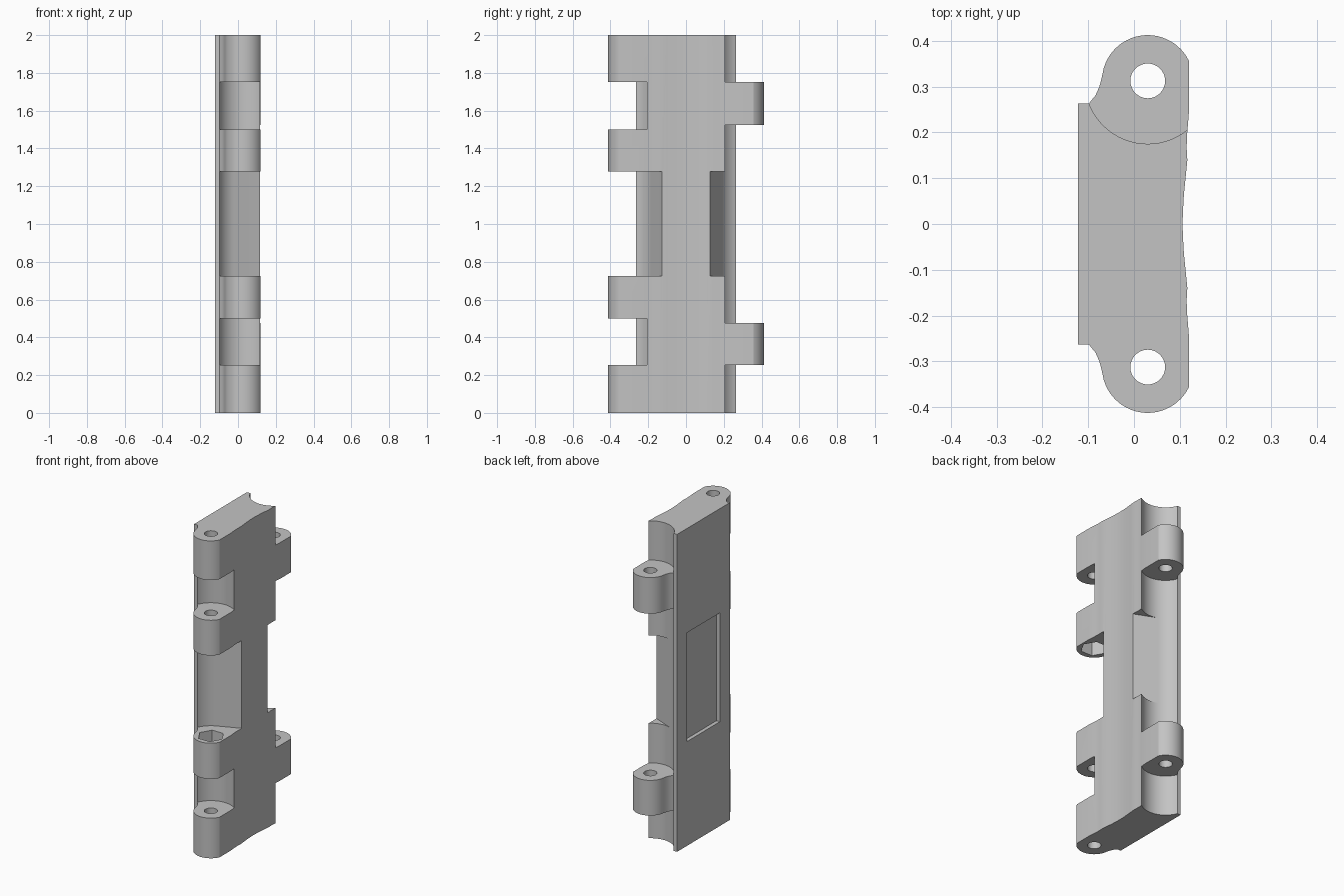
import bpy
import bmesh
from math import cos, sin, radians, pi

cube = bpy.data.objects.get("Cube")
if cube:
    bpy.data.objects.remove(cube, do_unlink=True)

# Pin axis and key radii
PIN_X, PIN_Y = 0.03, 0.3125
KNUCKLE_R, CLEAR_R, HOLE_R, HEX_R = 0.10, 0.1375, 0.038, 0.078

grey = bpy.data.materials.new("plain_grey")
grey.use_nodes = True
grey.diffuse_color = (0.55, 0.55, 0.55, 1)
grey.node_tree.nodes["Principled BSDF"].inputs["Base Color"].default_value = grey.diffuse_color


def prism(name, outline, z0, z1):
    """Extrude an xy outline from z0 to z1."""
    bm = bmesh.new()
    base = bm.faces.new([bm.verts.new((x, y, z0)) for x, y in outline])
    top = bmesh.ops.extrude_face_region(bm, geom=[base])["geom"]
    bmesh.ops.translate(bm, vec=(0, 0, z1 - z0),
                        verts=[v for v in top if isinstance(v, bmesh.types.BMVert)])
    bmesh.ops.recalc_face_normals(bm, faces=bm.faces)
    mesh = bpy.data.meshes.new(name)
    bm.to_mesh(mesh)
    bm.free()
    mesh.materials.append(grey)
    obj = bpy.data.objects.new(name, mesh)
    bpy.context.collection.objects.link(obj)
    return obj


def ring(radius, sides, side):
    """Regular outline around the pin axis on the back (1) or front (-1)."""
    return [(PIN_X + radius * cos(2 * pi * i / sides),
             side * (PIN_Y + radius * sin(2 * pi * i / sides))) for i in range(sides)]


def cut(target, outline, z0, z1):
    """Subtract a prism and discard the cutter."""
    cutter = prism("cutter", outline, z0, z1)
    cutter.hide_render = True
    mod = target.modifiers.new("cut", 'BOOLEAN')
    mod.operation = 'DIFFERENCE'
    mod.solver = 'EXACT'
    mod.object = cutter
    deps = bpy.context.evaluated_depsgraph_get()
    result = bpy.data.meshes.new_from_object(target.evaluated_get(deps))
    target.modifiers.clear()
    target.data = result
    bpy.data.objects.remove(cutter, do_unlink=True)


# Half outline: wavy left face, rounded knuckle, concave neck, flat right face
half = [(0.106, 0), (0.107, 0.03), (0.109, 0.065), (0.113, 0.105), (0.1165, 0.14),
        (0.115, 0.165), (0.1155, 0.19), (0.12, 0.245)]
for i in range(25):
    a = radians(25.84 + (164 - 25.84) * i / 24)
    half.append((PIN_X + KNUCKLE_R * cos(a), PIN_Y + KNUCKLE_R * sin(a)))
half += [(-0.071, 0.317), (-0.076, 0.299), (-0.084, 0.281),
         (-0.0987, 0.263), (-0.122, 0.263)]
outline = half + [(x, -y) for x, y in reversed(half[1:])]
body = prism("hinge_body", outline, 0, 2)

# Clearances between the knuckles
for side, spans in ((1, ((-0.1, 0.253), (0.475, 1.525), (1.753, 2.1))),
                    (-1, ((0.253, 0.5), (0.725, 1.278), (1.5, 1.753)))):
    for z0, z1 in spans:
        cut(body, ring(CLEAR_R, 64, side), z0, z1)

# Sloping reliefs at mid height, tangent to the round clearance
a = radians(-112.5)
tx, ty = PIN_X + CLEAR_R * cos(a), PIN_Y + CLEAR_R * sin(a)
for side in (1, -1):
    relief = [(tx, ty), (tx - 0.25 * sin(a), ty + 0.25 * cos(a)), (0.25, PIN_Y),
              (PIN_X, PIN_Y)]
    cut(body, [(x, side * y) for x, y in relief], 0.725, 1.278)

# Pin holes
for side in (1, -1):
    cut(body, ring(HOLE_R, 32, side), -0.1, 2.1)

# Hexagonal sockets facing the middle opening
for z0, z1 in ((0.625, 0.8), (1.2, 1.378)):
    cut(body, ring(HEX_R, 6, -1), z0, z1)

# Shallow rectangular recess in the flat face
cut(body, [(-0.2, -0.163), (-0.098, -0.163), (-0.098, 0.163), (-0.2, 0.163)], 0.657, 1.343)

# Smooth curved faces, keep edges crisp
bpy.ops.object.select_all(action='DESELECT')
body.select_set(True)
bpy.context.view_layer.objects.active = body
bpy.ops.object.shade_smooth_by_angle(angle=radians(25))
